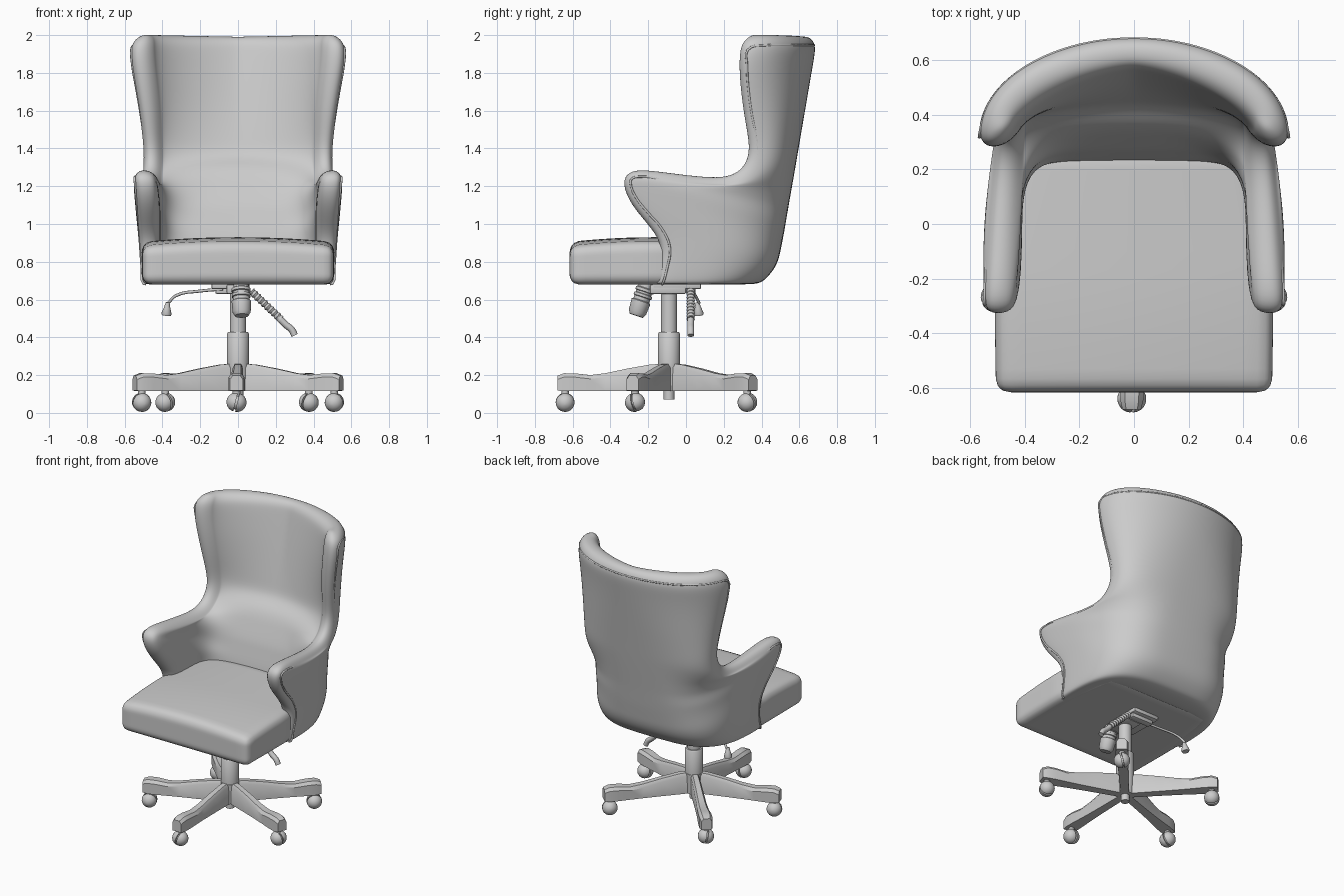
import bpy, bmesh, math
from mathutils import Vector

if "Cube" in bpy.data.objects:
    bpy.data.objects.remove(bpy.data.objects["Cube"])

grey = bpy.data.materials.new("plain grey")
grey.diffuse_color = (0.6, 0.6, 0.6, 1)
grey.use_nodes = True
grey.node_tree.nodes["Principled BSDF"].inputs["Base Color"].default_value = grey.diffuse_color


def add(name, bm, angle=180):
    bmesh.ops.recalc_face_normals(bm, faces=bm.faces[:])
    me = bpy.data.meshes.new(name)
    bm.to_mesh(me)
    bm.free()
    me.materials.append(grey)
    ob = bpy.data.objects.new(name, me)
    bpy.context.collection.objects.link(ob)
    bpy.ops.object.select_all(action='DESELECT')
    ob.select_set(True)
    bpy.context.view_layer.objects.active = ob
    bpy.ops.object.shade_smooth_by_angle(angle=math.radians(angle))
    return ob


def lathe(name, base, axis, profile, seg=24):
    """Spin (radius, distance) pairs around an axis."""
    bm = bmesh.new()
    q = Vector(axis).to_track_quat('Z', 'Y')
    rings = [[bm.verts.new(Vector(base) + q @ Vector((r * math.cos(a), r * math.sin(a), d)))
              for a in (2 * math.pi * k / seg for k in range(seg))] for r, d in profile]
    for a, b in zip(rings, rings[1:]):
        for k in range(seg):
            bm.faces.new((a[k], a[(k + 1) % seg], b[(k + 1) % seg], b[k]))
    bm.faces.new(rings[0])
    bm.faces.new(rings[-1])
    return add(name, bm, 40)


def box(name, lo, hi, bevel=0.008):
    bm = bmesh.new()
    bmesh.ops.create_cube(bm, size=1)
    for v in bm.verts:
        v.co = [lo[i] + (v.co[i] + 0.5) * (hi[i] - lo[i]) for i in range(3)]
    bmesh.ops.bevel(bm, geom=bm.edges[:], offset=bevel, segments=2, profile=0.5, affect='EDGES')
    return add(name, bm, 40)


def tube(name, pts, radius):
    cu = bpy.data.curves.new(name, 'CURVE')
    cu.dimensions = '3D'
    cu.bevel_depth, cu.bevel_resolution, cu.use_fill_caps = radius, 2, True
    cu.resolution_u = 4
    sp = cu.splines.new('BEZIER')
    sp.bezier_points.add(len(pts) - 1)
    for p, c in zip(sp.bezier_points, pts):
        p.co = c
        p.handle_left_type = p.handle_right_type = 'AUTO'
    cu.materials.append(grey)
    ob = bpy.data.objects.new(name, cu)
    bpy.context.collection.objects.link(ob)
    return ob


def interp(table, z):
    for (z0, v0), (z1, v1) in zip(table, table[1:]):
        if z <= z1:
            return v0 + (v1 - v0) * max(0, (z - z0) / (z1 - z0))
    return table[-1][1]


# Upholstered shell: each row runs from the rim round to the back centre
BACK = [(0.68, 0.38), (0.72, 0.45), (0.8, 0.49), (0.95, 0.52), (1.45, 0.605), (2.0, 0.70)]
LUMBAR = [(0.68, 0.23), (0.92, 0.23), (1.1, 0.275), (1.25, 0.335), (1.31, 0.37), (1.36, 0.435), (2.0, 0.58)]
# rim y, rim z, back z, half width, outer squareness, thickness, inner squareness
ROWS = [
    (-0.17, 0.68, 0.68, 0.495, 3.4, 0.09, 7), (-0.165, 0.70, 0.70, 0.51, 3.4, 0.10, 7),
    (-0.145, 0.77, 0.76, 0.517, 3.4, 0.11, 7), (-0.13, 0.87, 0.82, 0.525, 3.4, 0.115, 7),
    (-0.165, 0.95, 0.87, 0.532, 3.4, 0.12, 7), (-0.235, 1.03, 0.91, 0.54, 3.4, 0.13, 7),
    (-0.305, 1.12, 0.96, 0.547, 3.4, 0.135, 6), (-0.338, 1.21, 1.01, 0.553, 3.4, 0.135, 6),
    (-0.32, 1.27, 1.05, 0.555, 3.3, 0.13, 5.5), (-0.25, 1.295, 1.09, 0.553, 3.2, 0.13, 5),
    (-0.1, 1.275, 1.14, 0.545, 3.1, 0.13, 4.2), (0.1, 1.25, 1.20, 0.53, 2.9, 0.12, 3.4),
    (0.22, 1.25, 1.25, 0.515, 2.75, 0.11, 2.6), (0.295, 1.29, 1.31, 0.505, 2.6, 0.10, 2.0),
    (0.33, 1.36, 1.36, 0.50, 2.5, 0.10, 1.7), (0.33, 1.44, 1.44, 0.505, 2.4, 0.10, 1.6),
    (0.305, 1.57, 1.57, 0.522, 2.3, 0.11, 1.55), (0.285, 1.72, 1.72, 0.547, 2.1, 0.12, 1.5),
    (0.278, 1.84, 1.84, 0.567, 2, 0.125, 1.5), (0.283, 1.925, 1.925, 0.572, 2, 0.125, 1.5)]
K = 11


def sweep(w, y0, z0, y1, z1, n):
    """Quarter superellipse from the rim to the centre line."""
    out = []
    for k in range(K + 1):
        a = math.pi / 2 * k / K
        c = 0 if k == K else math.cos(a) ** (2 / n)
        f = math.sin(a) ** (2 / n)
        out.append(Vector((w * c, y0 + (y1 - y0) * f, z0 + (z1 - z0) * f)))
    return out


loops, ROLL = [], 0.045
for j, (y, z, zb, w, n, th, ni) in enumerate(ROWS):
    p, q = ROWS[max(j - 1, 0)], ROWS[min(j + 1, len(ROWS) - 1)]
    t = Vector((q[0] - p[0], q[1] - p[1])).normalized()
    ry, rz = y + ROLL * t.y, max(0.68, z - ROLL * t.x)
    outer = sweep(w, ry, rz, interp(BACK, zb), zb, n)
    inner = sweep(w - th, ry, rz, interp(LUMBAR, zb), zb, ni)
    tip = [Vector((w - 0.2 * th, y, z)), Vector((w - 0.68 * th, y + 0.1 * ROLL * t.y, z - 0.1 * ROLL * t.x))]
    loops.append(outer[::-1] + tip + inner)
M = len(loops[0])
last = loops[-1]
for blend, z, shift in ((0.06, 1.972, 0.018), (0.26, 2.004, 0.06)):  # rolled top edge
    new = []
    for i, c in enumerate(last):
        d = c.lerp(last[M - 1 - i], blend)
        d.x *= 1 - shift * 0.9
        d.y += shift * max(0, (0.6 - d.y) / 0.3)
        d.z = z - 0.012 * (1 - abs(d.x) / 0.57)
        new.append(d)
    loops.append(new)
bm = bmesh.new()
grid = [[bm.verts.new(c) for c in lp] for lp in loops]
for a, b in zip(grid, grid[1:]):
    for i in range(M - 1):
        bm.faces.new((a[i], a[i + 1], b[i + 1], b[i]))
for row in (grid[0], grid[-1]):
    for i in range(M // 2 - 1):
        bm.faces.new((row[i], row[i + 1], row[M - 2 - i], row[M - 1 - i]))
shell = add("upholstered_shell", bm)
mi = shell.modifiers.new("mirror", 'MIRROR')
mi.use_clip = True
sub = shell.modifiers.new("smooth", 'SUBSURF')
sub.levels = sub.render_levels = 2

# Piping along the rim and over the top of the back, half sunk into the cover
pipe = [lp[K] - Vector((0.007, 0, 0)) for lp in loops[:len(ROWS)]]
pipe += [Vector((c.x * 0.985, c.y - 0.009, c.z + 0.022)) for c in last[K - 2::-1]]
for s, side in ((1, "right"), (-1, "left")):
    tube("piping_" + side, [(s * c.x, c.y, c.z) for c in pipe], 0.006)

# Seat cushion: rounded box with a domed top, tapering inside the shell
bm = bmesh.new()
bmesh.ops.create_cube(bm, size=2)
bmesh.ops.subdivide_edges(bm, edges=bm.edges[:], cuts=19, use_grid_fill=True)
HALF, R = Vector((0.51, 0.448, 0.1)), 0.05
for v in bm.verts:
    p = Vector([math.sin(u * math.pi / 2) * h for u, h in zip(v.co, HALF)])
    core = Vector([max(R - h, min(h - R, c)) for c, h in zip(p, HALF)])
    if (p - core).length > 1e-6:
        p = core + (p - core).normalized() * R
    x, y, z = p.x / HALF.x, p.y / HALF.y, p.z / HALF.z
    dome = (1 - x * x) * 0.025 + 0.025 * (1 - max(0, -y) ** 2)
    p.x *= 1 - 0.16 * max(0, y) - 0.01 * y * y
    v.co = (p.x, p.y - 0.168, 0.68 + (z + 1) / 2 * (0.2 + dome))
add("seat_cushion", bm)

# Gas column and hub
CY = -0.09
lathe("gas_column", (0, CY, 0.4), (0, 0, 1), [(0.043, 0), (0.043, 0.28)])
lathe("column_sleeve", (0, CY, 0.25), (0, 0, 1), [(0.058, 0), (0.058, 0.17), (0.052, 0.178)])
lathe("hub", (0, CY, 0.115), (0, 0, 1), [(0.055, 0), (0.06, 0.14), (0.05, 0.148)])
lathe("hub_pin", (0, CY, 0.07), (0, 0, 1), [(0.028, 0), (0.028, 0.05)])

# Five legs with ball casters: (distance, top, bottom, half width)
LEG = [(0.0, 0.262, 0.115, 0.026), (0.1, 0.256, 0.115, 0.028), (0.22, 0.235, 0.115, 0.030),
       (0.34, 0.21, 0.115, 0.033), (0.42, 0.2, 0.115, 0.037), (0.5, 0.209, 0.115, 0.042),
       (0.56, 0.21, 0.115, 0.042), (0.595, 0.197, 0.118, 0.034)]
ENDS = [(-0.008, -0.64), (0.51, -0.27), (-0.51, -0.27), (0.375, 0.325), (-0.385, 0.325)]
for num, (ex, ey) in enumerate(ENDS, 1):
    d = Vector((ex, ey - CY, 0))
    scale = d.length / 0.555
    d.normalize()
    side = Vector((-d.y, d.x, 0))
    bm = bmesh.new()
    rings = []
    for r, top, bot, w in LEG:
        mid = Vector((0, CY, 0)) + d * r * scale
        rings.append([bm.verts.new(mid + side * (w * s) + Vector((0, 0, h))) for s, h in
                      ((-1, bot), (1, bot), (1, top - 0.02), (0.6, top), (-0.6, top), (-1, top - 0.02))])
    for a, b in zip(rings, rings[1:]):
        for k in range(6):
            bm.faces.new((a[k], a[(k + 1) % 6], b[(k + 1) % 6], b[k]))
    bm.faces.new(rings[0])
    bm.faces.new(rings[-1])
    add(f"leg_{num}", bm, 35)
    lathe(f"caster_stem_{num}", (ex, ey, 0.06), (0, 0, 1), [(0.02, 0), (0.02, 0.06)], 12)
    axle = (side + Vector((0, 0, 0.25 * (-1) ** num))).normalized()
    for s in (-1, 1):  # twin half-ball wheels
        arc = [(0.05 * math.cos(a), 0.005 + 0.048 * math.sin(a))
               for a in (math.radians(x) for x in range(0, 86, 17))]
        lathe(f"caster_wheel_{num}_{'a' if s < 0 else 'b'}", (ex, ey, 0.056), axle * s, arc, 20)
    lathe(f"caster_axle_{num}", Vector((ex, ey, 0.056)) - axle * 0.01, axle,
          [(0.038, 0), (0.038, 0.02)], 16)

# Tilt mechanism, tension knob and levers under the seat
box("tilt_plate", (-0.14, -0.18, 0.655), (0.06, 0.08, 0.69))
box("tilt_housing", (-0.06, -0.19, 0.63), (0.06, 0.0, 0.68))
box("lever_bracket", (-0.12, 0.0, 0.63), (0.05, 0.05, 0.665))
lathe("tension_knob", (0.015, -0.205, 0.69), (0.005, -0.06, -0.18),
      [(0.04, 0), (0.04, 0.03), (0.05, 0.035), (0.05, 0.05), (0.043, 0.053), (0.043, 0.063),
       (0.05, 0.066), (0.05, 0.08), (0.044, 0.083), (0.044, 0.1), (0.052, 0.105),
       (0.048, 0.165), (0.036, 0.185)])
tube("tilt_lever", [(-0.08, 0.0, 0.655), (-0.2, 0.02, 0.645), (-0.33, 0.05, 0.62), (-0.37, 0.07, 0.58)], 0.008)
lathe("tilt_lever_paddle", (-0.372, 0.06, 0.585), (-0.1, 0.1, -0.9), [(0.01, 0), (0.018, 0.03), (0.028, 0.06), (0.024, 0.07)], 12)
ribs = [(0.016 if k % 2 else 0.022, 0.012 * k) for k in range(19)]
lathe("height_lever_grip", (0.07, 0.025, 0.645), (0.2, 0, -0.19), ribs, 12)
tube("height_lever_tip", [(0.21, 0.025, 0.51), (0.255, 0.025, 0.465), (0.285, 0.025, 0.44), (0.3, 0.025, 0.41)], 0.018)
